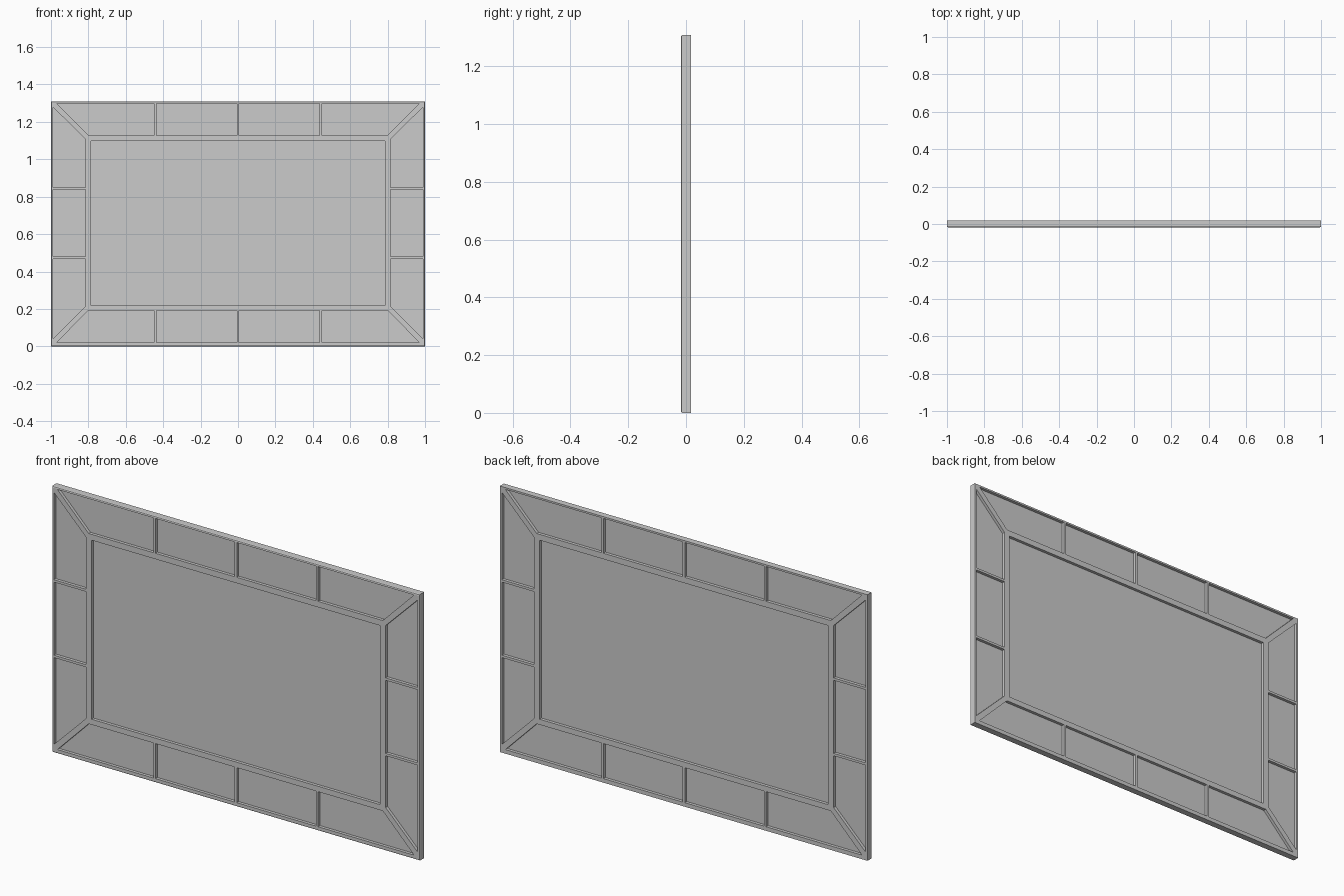
import bpy, bmesh

if "Cube" in bpy.data.objects:
    bpy.data.objects.remove(bpy.data.objects["Cube"])

W, H, D = 1.0, 1.308, 0.018      # half width, height, half depth
ZT, ZB = 1.299, 0.02             # outer limits of the openings
IT, IB = 1.128, 0.192            # inner limits of the border openings
XO, XI = 0.989, 0.8155
BAR = 0.006                      # half width of thin glazing bars


def make_object(name, bm):
    bmesh.ops.recalc_face_normals(bm, faces=bm.faces[:])
    me = bpy.data.meshes.new(name)
    bm.to_mesh(me)
    bm.free()
    ob = bpy.data.objects.new(name, me)
    bpy.context.collection.objects.link(ob)
    return ob


def prism(bm, pts, y0, y1):
    a = [bm.verts.new((x, y0, z)) for x, z in pts]
    b = [bm.verts.new((x, y1, z)) for x, z in pts]
    bm.faces.new(a)
    bm.faces.new(b[::-1])
    for i in range(len(pts)):
        j = (i + 1) % len(pts)
        bm.faces.new((a[i], b[i], b[j], a[j]))


def rect(x0, x1, z0, z1):
    return [(x0, z0), (x1, z0), (x1, z1), (x0, z1)]


# Opening outlines, right half of the border mirrored to the left
openings = [rect(-0.785, 0.785, 0.219, 1.099)]
half = []
for zo, zi in ((ZT, IT), (ZB, IB)):
    half.append(rect(BAR, 0.442 - BAR, zi, zo))
    half.append([(0.442 + BAR, zi), (0.80, zi), (0.97, zo), (0.442 + BAR, zo)])
lo, hi = 0.473, 0.844
half.append([(XI, 0.213), (XO, 0.041), (XO, lo - BAR), (XI, lo - BAR)])
half.append(rect(XI, XO, lo + BAR, hi - BAR))
half.append([(XI, hi + BAR), (XO, hi + BAR), (XO, 1.279), (XI, 1.107)])
for p in half:
    openings += [p, [(-x, z) for x, z in p]]

# Frame slab with a rounded front rim
bm = bmesh.new()
prism(bm, rect(-W, W, 0, H), -D, D)
rim = [e for e in bm.edges if all(v.co.y < 0 for v in e.verts)]
bmesh.ops.bevel(bm, geom=rim, offset=0.006, segments=2, profile=0.5, affect='EDGES')
frame = make_object("window_frame", bm)

# Cut every opening through the slab
bm = bmesh.new()
for p in openings:
    prism(bm, p, -0.1, 0.1)
cutter = make_object("opening_cutter", bm)
cutter.hide_render = True
mod = frame.modifiers.new("openings", 'BOOLEAN')
mod.object = cutter
mod.operation = 'DIFFERENCE'
mod.solver = 'EXACT'
bpy.context.view_layer.objects.active = frame
frame.select_set(True)
bpy.ops.object.modifier_apply(modifier=mod.name)
bpy.data.objects.remove(cutter)

# Glass pane filling each opening
bm = bmesh.new()
for p in openings:
    prism(bm, p, -0.003, 0.003)
make_object("glass_panes", bm)
